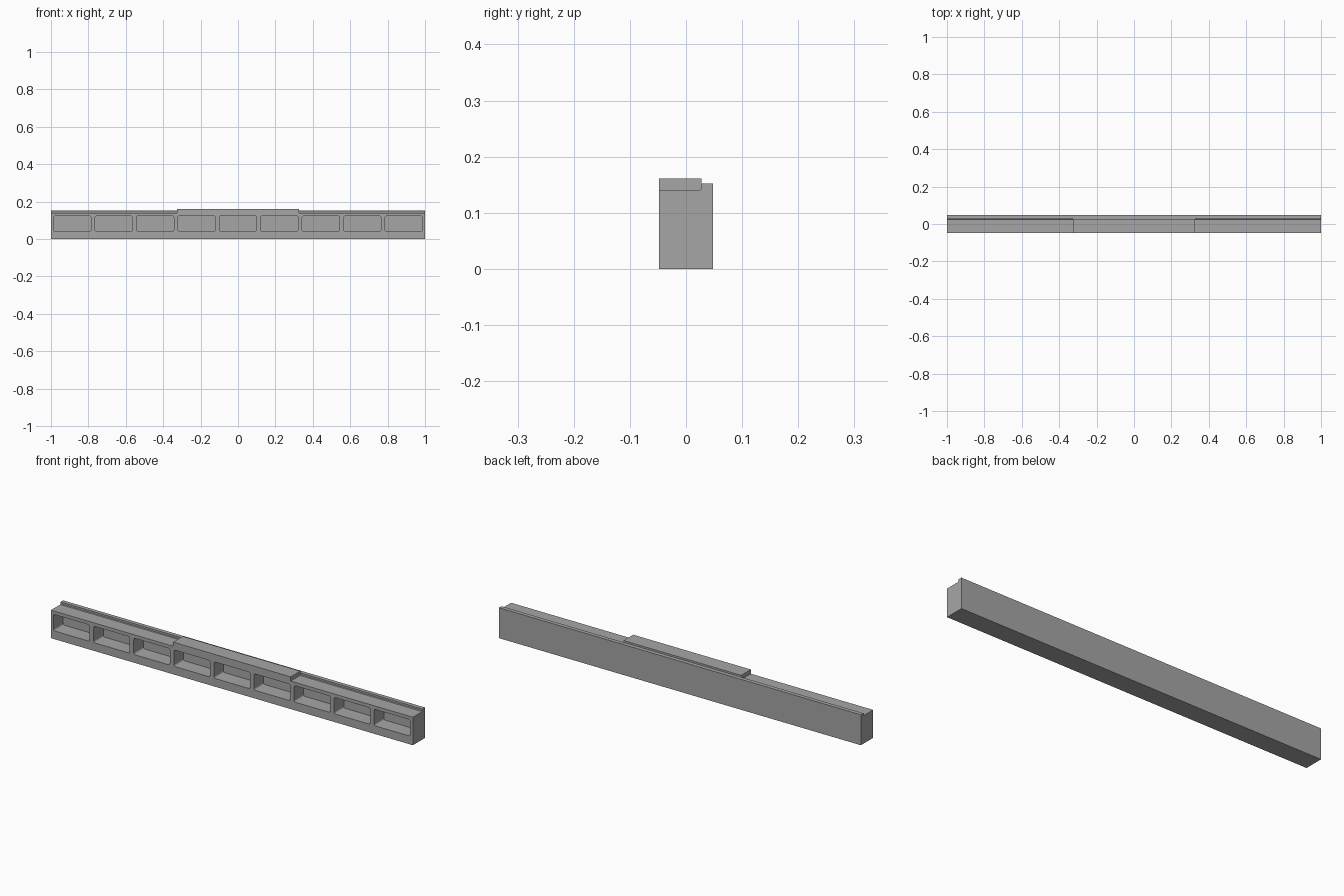
import bpy
import bmesh
from mathutils import Matrix, Vector

if "Cube" in bpy.data.objects:
    bpy.data.objects.remove(bpy.data.objects["Cube"], do_unlink=True)

FRONT, BACK, RIDGE = -0.048, 0.048, 0.028   # y positions
LEDGE, RIM, PAD_TOP = 0.14, 0.152, 0.161    # heights
PAD_HALF = 0.325
POCKETS, PITCH, WIDTH = 9, 0.2215, 0.199
POCKET_LOW, POCKET_HIGH = 0.041, 0.123

grey = bpy.data.materials.new("plain grey")
grey.use_nodes = True
grey.diffuse_color = (0.38, 0.38, 0.38, 1)
grey.node_tree.nodes["Principled BSDF"].inputs["Base Color"].default_value = grey.diffuse_color


def make_object(name, bm):
    bmesh.ops.recalc_face_normals(bm, faces=bm.faces)
    mesh = bpy.data.meshes.new(name)
    bm.to_mesh(mesh)
    bm.free()
    mesh.materials.append(grey)
    obj = bpy.data.objects.new(name, mesh)
    bpy.context.collection.objects.link(obj)
    return obj


def add_box(bm, low, high):
    low, high = Vector(low), Vector(high)
    matrix = Matrix.Translation((low + high) / 2) @ Matrix.Diagonal((*(high - low), 1))
    return bmesh.ops.create_cube(bm, size=1, matrix=matrix)["verts"]


def combine(target, tool, operation):
    mod = target.modifiers.new(operation.title(), "BOOLEAN")
    mod.operation = operation
    mod.solver = "EXACT"
    mod.object = tool
    bpy.context.view_layer.objects.active = target
    bpy.ops.object.modifier_apply(modifier=mod.name)
    bpy.data.objects.remove(tool, do_unlink=True)


# Beam: stepped profile with a small fillet where the ledge meets the rear ridge
profile = [(FRONT, 0), (BACK, 0), (BACK, RIM), (RIDGE, RIM),
           (RIDGE, LEDGE + 0.003), (RIDGE - 0.003, LEDGE), (FRONT, LEDGE)]
bm = bmesh.new()
end = bm.faces.new([bm.verts.new((-1, y, z)) for y, z in profile])
side = bmesh.ops.extrude_face_region(bm, geom=[end])["geom"]
bmesh.ops.translate(bm, vec=(2, 0, 0),
                    verts=[v for v in side if isinstance(v, bmesh.types.BMVert)])
beam = make_object("beam", bm)

# Raised pad in the middle of the ledge
bm = bmesh.new()
add_box(bm, (-PAD_HALF, FRONT, LEDGE - 0.01), (PAD_HALF, RIDGE, PAD_TOP))
combine(beam, make_object("raised_pad", bm), "UNION")

# Row of round-cornered pockets cut into the front
bm = bmesh.new()
for i in range(POCKETS):
    x = (i - (POCKETS - 1) / 2) * PITCH
    add_box(bm, (x - WIDTH / 2, FRONT - 0.05, POCKET_LOW),
            (x + WIDTH / 2, RIDGE, POCKET_HIGH))
corners = [e for e in bm.edges if abs(e.verts[0].co.y - e.verts[1].co.y) > 0.01]
bmesh.ops.bevel(bm, geom=corners, offset=0.008, segments=4, profile=0.5, affect="EDGES")
combine(beam, make_object("pocket_cutter", bm), "DIFFERENCE")

# Smooth pocket corners, keep all other edges sharp
bpy.ops.object.select_all(action="DESELECT")
beam.select_set(True)
bpy.context.view_layer.objects.active = beam
bpy.ops.object.shade_smooth_by_angle(angle=0.5)
